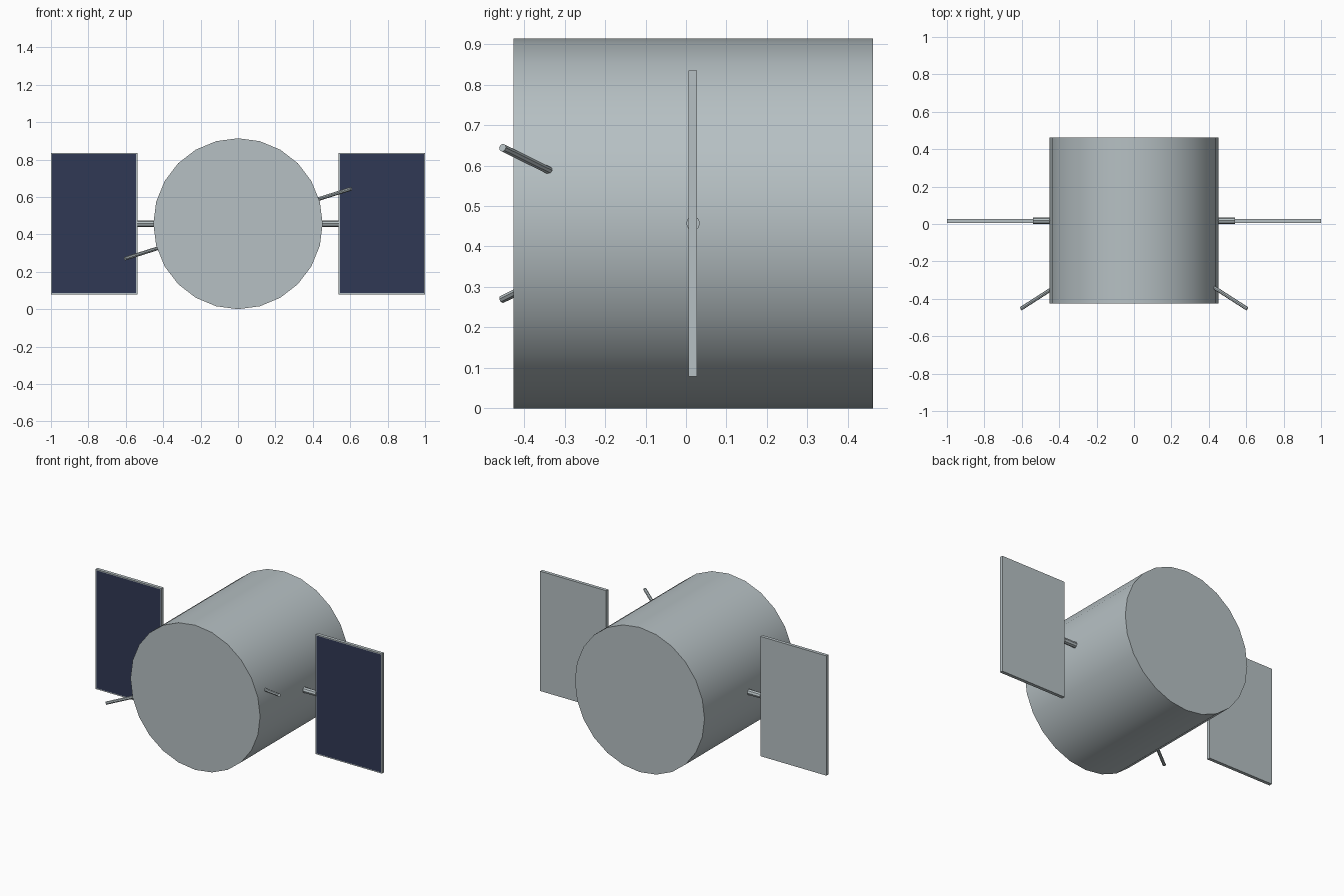
import bpy
import bmesh
from math import radians
from mathutils import Vector

default = bpy.data.objects.get("Cube")
if default:
    bpy.data.objects.remove(default, do_unlink=True)


def make_material(name, rgb):
    mat = bpy.data.materials.new(name)
    mat.use_nodes = True
    mat.diffuse_color = (*rgb, 1)
    mat.node_tree.nodes["Principled BSDF"].inputs["Base Color"].default_value = (*rgb, 1)
    return mat


METAL = make_material("light grey metal", (0.47, 0.53, 0.55))
CELLS = make_material("dark blue cells", (0.030, 0.040, 0.090))


def rod(name, start, end, radius, sides):
    """Capped cylinder between two points."""
    start, end = Vector(start), Vector(end)
    axis = end - start
    bpy.ops.mesh.primitive_cylinder_add(vertices=sides, radius=radius, depth=axis.length,
                                        location=(start + end) / 2)
    obj = bpy.context.object
    obj.name = name
    obj.rotation_euler = axis.to_track_quat("Z", "Y").to_euler()
    obj.data.materials.append(METAL)
    bpy.ops.object.shade_smooth_by_angle(angle=radians(30))
    return obj


def solar_panel(name, side):
    """Thin slab whose front face is inset and filled with cells."""
    bpy.ops.mesh.primitive_cube_add(size=1, location=(side * 0.769, 0.017, 0.457))
    obj = bpy.context.object
    obj.name = name
    obj.data.materials.append(METAL)
    obj.data.materials.append(CELLS)
    bm = bmesh.new()
    bm.from_mesh(obj.data)
    bmesh.ops.scale(bm, vec=(0.462, 0.021, 0.756), verts=bm.verts)
    bm.normal_update()
    front = min(bm.faces, key=lambda f: f.normal.y)
    bmesh.ops.inset_region(bm, faces=[front], thickness=0.009)
    front.material_index = 1
    bm.to_mesh(obj.data)
    bm.free()


CENTRE_Z = 0.457

# Drum body lying along y
body = rod("body", (0, -0.426, CENTRE_Z), (0, 0.462, CENTRE_Z), 0.4568, 24)
body.scale.x = 0.991

# Wing panels, their struts and the two slanted antennas
for label, side in (("left", 1), ("right", -1)):
    solar_panel(label + "_solar_panel", side)
    rod(label + "_strut", (side * 0.42, 0.0175, CENTRE_Z), (side * 0.539, 0.0175, CENTRE_Z), 0.0175, 8)
    rod(label + "_antenna", (side * 0.39, -0.315, CENTRE_Z + side * 0.119),
        (side * 0.605, -0.453, CENTRE_Z + side * 0.187), 0.01, 8)
